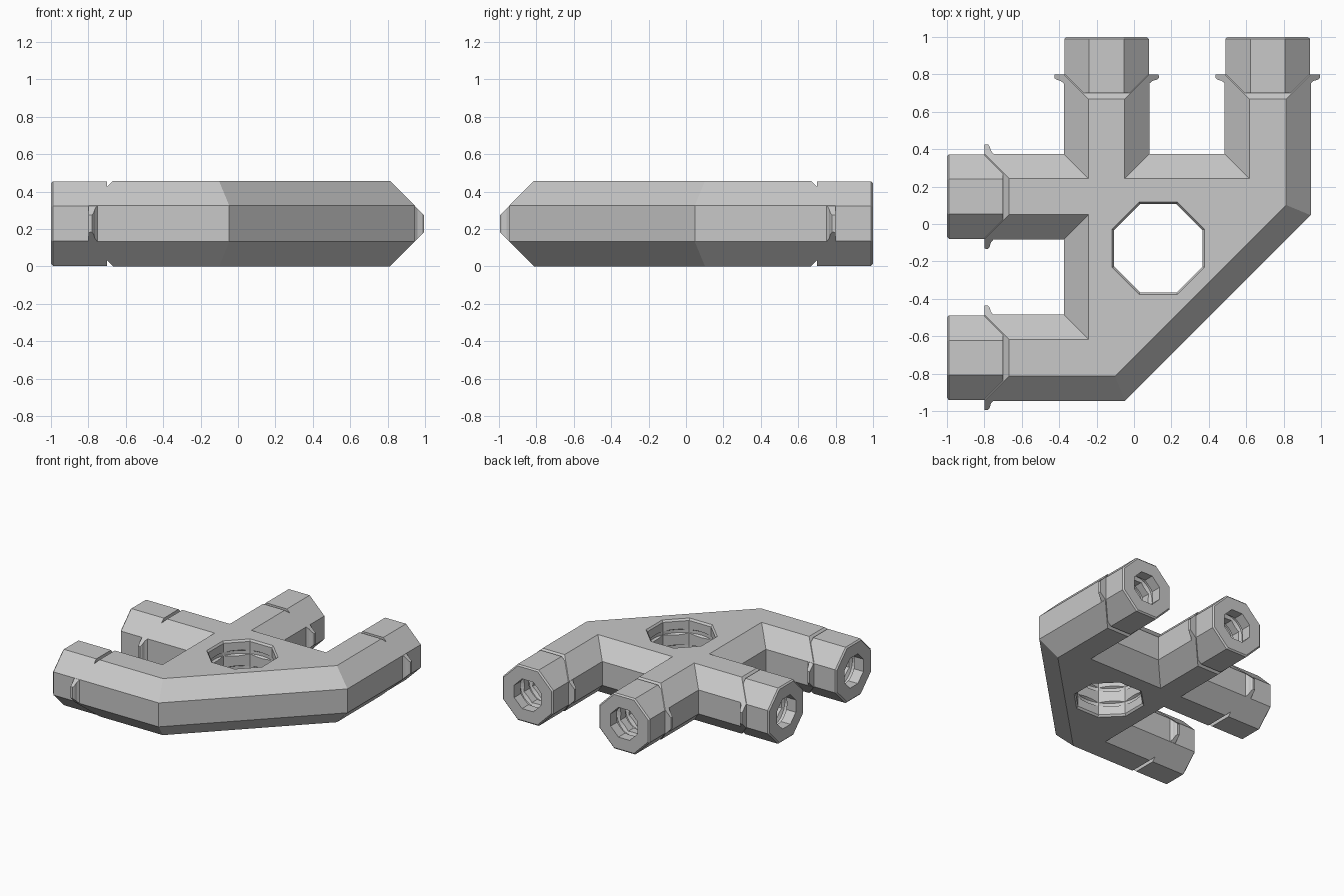
import bpy, math
from mathutils import Matrix, Vector

if "Cube" in bpy.data.objects:
    bpy.data.objects.remove(bpy.data.objects["Cube"])

grey = bpy.data.materials.new("light grey")
grey.use_nodes = True
colour = (0.58, 0.58, 0.58, 1)
grey.diffuse_color = colour
grey.node_tree.nodes["Principled BSDF"].inputs["Base Color"].default_value = colour

H = 0.457            # height of the octagonal bars
CH = 0.132           # chamfer
MID = H / 2
SHOULDER = 0.8       # where the plug ends begin


def make(name, verts, faces):
    mesh = bpy.data.meshes.new(name)
    mesh.from_pydata([tuple(v) for v in verts], [], faces)
    mesh.materials.append(grey)
    obj = bpy.data.objects.new(name, mesh)
    bpy.context.collection.objects.link(obj)
    return obj


def loft(name, rings):
    """Closed solid through equal-length rings, counter-clockwise going up."""
    n = len(rings[0])
    faces = [tuple(reversed(range(n))), tuple(range(n * (len(rings) - 1), n * len(rings)))]
    for r in range(len(rings) - 1):
        for i in range(n):
            j = (i + 1) % n
            faces.append((r * n + i, r * n + j, r * n + n + j, r * n + n + i))
    return make(name, [v for ring in rings for v in ring], faces)


def prism(name, profile, sides, matrix):
    """Regular-sided solid; profile is (height, distance to flat)."""
    k = 1 / math.cos(math.pi / sides)
    rings = []
    for z, a in profile:
        angles = [(i + 0.5) * math.tau / sides for i in range(sides)]
        rings.append([matrix @ Vector((a * k * math.cos(t), a * k * math.sin(t), z)) for t in angles])
    return loft(name, rings)


def thread(start, pitch, turns, low, high):
    """Zigzag groove profile."""
    pts = [(start, low)]
    for i in range(turns):
        z = start + i * pitch
        pts += [(z + pitch * f, r) for f, r in ((0.2, low), (0.4, high), (0.6, high), (0.8, low))]
    return pts + [(start + turns * pitch, low)]


def boolean(target, tool, operation):
    mod = target.modifiers.new(tool.name, 'BOOLEAN')
    mod.operation, mod.solver, mod.object = operation, 'EXACT', tool
    bpy.context.view_layer.objects.active = target
    bpy.ops.object.modifier_apply(modifier=mod.name)
    bpy.data.objects.remove(tool)


def inset(points, d):
    """Offset the outline inwards, leaving the open arm ends in place."""
    lines = []
    for i, p in enumerate(points):
        q = points[(i + 1) % len(points)]
        t = (q - p).normalized()
        normal = Vector((-t.y, t.x))
        is_end = (p.x == q.x == -SHOULDER) or (p.y == q.y == SHOULDER)
        lines.append((normal, normal.dot(p) + (0 if is_end else d)))
    out = []
    for i in range(len(points)):
        (a, c), (b, e) = lines[i - 1], lines[i]
        det = a.x * b.y - a.y * b.x
        out.append(Vector(((c * b.y - e * a.y) / det, (a.x * e - b.x * c) / det)))
    return out


# Body: outline mirrored about the diagonal, chamfered top and bottom
half = [Vector(p) for p in ((-SHOULDER, 0.375), (-SHOULDER, -0.082), (-0.375, -0.082),
                            (-0.375, -0.485), (-SHOULDER, -0.485), (-SHOULDER, -0.945),
                            (-0.047, -0.945))]
outline = half + [Vector((-p.y, -p.x)) for p in reversed(half)] + [Vector((-0.375, 0.375))]
inner = inset(outline, CH)
body = loft("connector_body", [[(p.x, p.y, z) for p in ring] for ring, z in
            ((inner, 0), (outline, CH), (outline, H - CH), (inner, H))])

# Arm frames: local z points outwards along each arm
to_left = Matrix.Rotation(-math.pi / 2, 4, 'Y')
to_back = Matrix.Rotation(-math.pi / 2, 4, 'X')
arms = []
for c in (0.1465, -0.715):
    arms.append(Matrix.Translation((0, c, MID)) @ to_left)
    arms.append(Matrix.Translation((-c, 0, MID)) @ to_back)

# Plug ends with bevelled tips
for m in arms:
    plug = prism("plug_end", [(0.7, MID - 0.003), (0.99, MID - 0.003), (1, MID - 0.014)], 8, m)
    boolean(body, plug, 'UNION')

# Threaded sockets in the arm ends
for m in arms:
    boolean(body, prism("socket_cutter", [(0.6, 0.12), (1.02, 0.12)], 8, m), 'DIFFERENCE')
    boolean(body, prism("socket_thread", thread(0.62, 0.11, 3, 0.105, 0.145), 32, m), 'DIFFERENCE')

# Threaded octagonal hole through the body
hole = Matrix.Translation((0.13, -0.13, 0))
boolean(body, prism("hole_cutter", [(-0.02, 0.258), (0, 0.247), (0.015, 0.236),
                                    (H - 0.015, 0.236), (H, 0.247), (H + 0.02, 0.258)], 8, hole),
        'DIFFERENCE')
boolean(body, prism("hole_thread", thread(0.04, 0.126, 3, 0.21, 0.254), 48, hole), 'DIFFERENCE')

# Stop fins on both sides of every arm, tapering with the chamfer planes
fin = [(0.8, -0.004), (0.748, -0.004), (0.765, 0.017), (0.772, 0.04), (0.781, 0.051), (0.8, 0.05)]
for number, m in enumerate(arms):
    across = (m.inverted().to_3x3() @ Vector((0, 0, 1)))   # world up in the arm frame
    side = across.cross(Vector((0, 0, 1)))
    for s in (-1, 1):
        rings = []
        for up in (-1, 1):
            rings.append([m @ (Vector((0, 0, z)) + side * s * (MID + p)
                               + across * up * (MID - CH - p)) for z, p in fin])
        if s * (m.to_3x3() @ side).cross(m.to_3x3() @ Vector((0, 0, 1))).z < 0:
            rings.reverse()
        obj = loft(f"stop_fin_{number}_{'a' if s < 0 else 'b'}", rings)
        # make the outside face outwards whichever way the arm points
        bpy.context.view_layer.objects.active = obj
        bpy.ops.object.mode_set(mode='EDIT')
        bpy.ops.mesh.select_all(action='SELECT')
        bpy.ops.mesh.normals_make_consistent(inside=False)
        bpy.ops.object.mode_set(mode='OBJECT')
